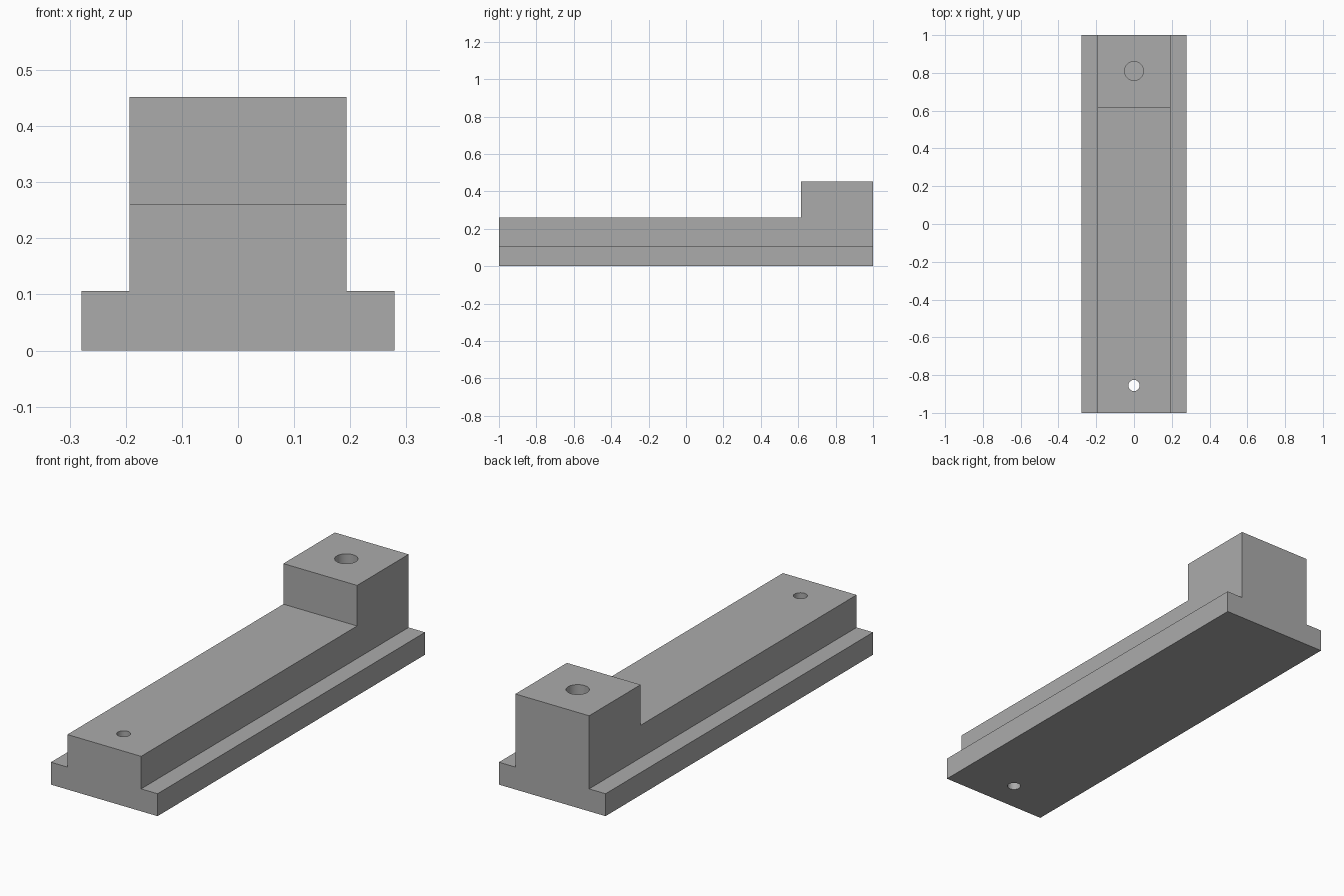
import bpy, bmesh

if "Cube" in bpy.data.objects:
    bpy.data.objects.remove(bpy.data.objects["Cube"])

HALF_BASE, HALF_RAIL = 0.279, 0.193      # half widths
Z_BASE, Z_RAIL, Z_BLOCK = 0.106, 0.26, 0.452
Y_STEP = 0.615                           # front of the raised block

grey = bpy.data.materials.new("plain grey")
grey.diffuse_color = (0.41, 0.41, 0.41, 1)
grey.use_nodes = True
grey.node_tree.nodes["Principled BSDF"].inputs["Base Color"].default_value = grey.diffuse_color

# T-shaped cross-section, swept from front to back with a stop at the block
profile = [(-HALF_BASE, 0), (HALF_BASE, 0), (HALF_BASE, Z_BASE), (HALF_RAIL, Z_BASE),
           (HALF_RAIL, Z_RAIL), (-HALF_RAIL, Z_RAIL), (-HALF_RAIL, Z_BASE), (-HALF_BASE, Z_BASE)]
bm = bmesh.new()
rings = [[bm.verts.new((x, y, z)) for x, z in profile] for y in (-1, Y_STEP, 1)]
bm.faces.new(rings[0])
bm.faces.new(rings[-1][::-1])
for a, b in zip(rings, rings[1:]):
    for i in range(len(profile)):
        j = (i + 1) % len(profile)
        bm.faces.new((a[i], b[i], b[j], a[j]))
bmesh.ops.recalc_face_normals(bm, faces=bm.faces)

# Raised block: pull up the rear part of the rail top
bm.faces.ensure_lookup_table()
top = max(bm.faces, key=lambda f: (round(f.calc_center_median().z, 4), f.calc_center_median().y))
new = bmesh.ops.extrude_discrete_faces  # readable alias is not needed for region extrusion
geom = bmesh.ops.extrude_face_region(bm, geom=[top])["geom"]
for v in geom:
    if isinstance(v, bmesh.types.BMVert):
        v.co.z = Z_BLOCK
if top.is_valid:
    bmesh.ops.delete(bm, geom=[top], context="FACES_ONLY")
bmesh.ops.dissolve_limit(bm, angle_limit=0.01, verts=bm.verts, edges=bm.edges)
bmesh.ops.recalc_face_normals(bm, faces=bm.faces)

mesh = bpy.data.meshes.new("stepped_rail")
bm.to_mesh(mesh)
bm.free()
rail = bpy.data.objects.new("stepped_rail", mesh)
bpy.context.collection.objects.link(rail)
mesh.materials.append(grey)


def drill(name, y, radius, z_low, z_high):
    """Cut a round vertical hole on the centre line."""
    bpy.ops.mesh.primitive_cylinder_add(vertices=48, radius=radius, depth=z_high - z_low,
                                        location=(0, y, (z_low + z_high) / 2))
    cutter = bpy.context.object
    cutter.name = name
    cutter.data.materials.append(grey)
    cutter.hide_render = True
    mod = rail.modifiers.new(name, "BOOLEAN")
    mod.operation, mod.solver, mod.object = "DIFFERENCE", "EXACT", cutter
    bpy.context.view_layer.objects.active = rail
    bpy.ops.object.modifier_apply(modifier=name)
    bpy.data.objects.remove(cutter)


drill("front_through_hole", -0.855, 0.03, -0.1, 0.4)
drill("rear_blind_hole", 0.81, 0.05, 0.2, 0.6)

# Smooth hole walls, sharp outer edges
bpy.ops.object.select_all(action="DESELECT")
rail.select_set(True)
bpy.context.view_layer.objects.active = rail
bpy.ops.object.shade_smooth_by_angle(angle=0.5)
